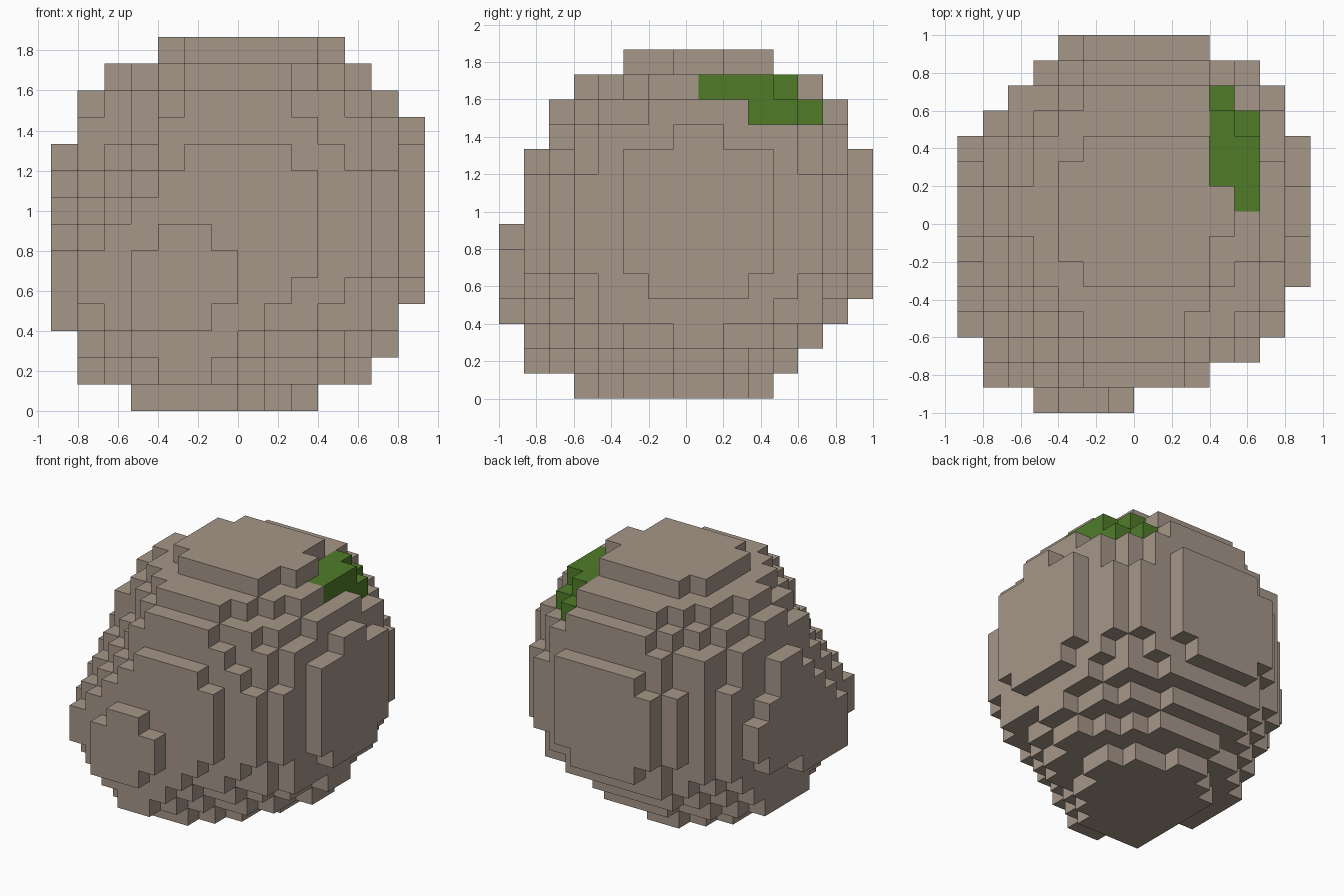
import bpy
import bmesh
from mathutils import Vector

cube = bpy.data.objects.get("Cube")
if cube:
    bpy.data.objects.remove(cube, do_unlink=True)

# Block grid of the boulder
SIZE = Vector((14, 15, 14))
BLOCK = 2 / 15


def make_material(name, colour):
    material = bpy.data.materials.new(name)
    material.use_nodes = True
    material.diffuse_color = colour
    shader = next(n for n in material.node_tree.nodes if n.type == "BSDF_PRINCIPLED")
    shader.inputs["Base Color"].default_value = colour
    shader.inputs["Roughness"].default_value = 0.9
    return material


stone = make_material("stone", (0.38, 0.305, 0.25, 1))
moss = make_material("moss", (0.08, 0.2, 0.022, 1))

# Stepped plates on the outer layers; each is a union of rectangles
# (low, high, low, high) in the two remaining axes, keyed by layer
right_plates = {
    0: [(3, 7, 3, 6), (3, 10, 4, 6), (4, 11, 5, 7), (5, 10, 4, 8), (6, 9, 4, 9), (7, 9, 4, 10)],
    1: [(7, 9, 1, 12), (5, 9, 1, 11), (5, 11, 2, 11), (4, 11, 2, 9),
        (4, 12, 3, 9), (3, 12, 3, 8), (2, 12, 3, 7), (1, 12, 4, 6)],
}
left_plates = {
    12: [(7, 9, 2, 11), (4, 11, 3, 11), (4, 12, 4, 11), (3, 13, 5, 9), (6, 10, 3, 12)],
    13: [(7, 9, 5, 11), (5, 11, 5, 10), (6, 10, 4, 10)],
}
front_plates = {
    0: [(3, 7, 4, 6), (3, 6, 3, 6), (4, 6, 3, 7)],
    1: [(4, 6, 1, 9), (3, 7, 2, 8), (2, 8, 3, 7), (1, 9, 4, 6),
        (2, 10, 5, 7), (3, 10, 5, 8), (4, 10, 5, 9), (5, 9, 5, 10)],
    2: [(3, 7, 1, 9), (2, 8, 2, 8), (1, 10, 3, 7), (1, 11, 4, 7), (2, 12, 5, 8),
        (3, 12, 5, 9), (4, 11, 4, 10), (4, 10, 4, 11), (5, 9, 4, 12)],
    3: [(0, 14, 0, 9), (3, 14, 0, 10), (4, 14, 0, 13)],
    4: [(0, 14, 0, 10), (3, 14, 0, 14)],
}
back_plates = {
    13: [(3, 12, 5, 9), (4, 11, 3, 11), (5, 10, 3, 12)],
    14: [(4, 10, 5, 9), (5, 10, 5, 10), (5, 9, 4, 10)],
}
bottom_plates = {
    0: [(3, 7, 3, 9), (3, 8, 4, 9), (3, 9, 5, 9), (3, 10, 7, 9), (4, 9, 6, 10), (5, 7, 3, 11)],
    1: [(4, 6, 1, 12), (3, 7, 2, 11), (2, 8, 3, 11), (2, 9, 4, 12),
        (2, 10, 4, 11), (1, 11, 5, 10), (1, 12, 7, 9)],
    2: [(3, 7, 1, 13), (2, 9, 2, 13), (1, 10, 3, 12), (1, 11, 4, 12), (1, 12, 5, 11), (1, 13, 7, 9)],
}
top_plates = {
    11: [(5, 9, 2, 14), (5, 10, 3, 14), (4, 11, 3, 13), (3, 12, 4, 12),
         (2, 12, 5, 11), (2, 13, 6, 10), (1, 13, 7, 9)],
    12: [(5, 9, 3, 13), (5, 10, 4, 13), (4, 10, 4, 12), (4, 11, 5, 12),
         (3, 11, 5, 11), (3, 12, 6, 11), (2, 12, 7, 9)],
    13: [(5, 10, 5, 11), (4, 10, 6, 10), (4, 11, 7, 9)],
}
plates_by_axis = [
    right_plates | left_plates,
    front_plates | back_plates,
    bottom_plates | top_plates,
]


def inside_plates(cell):
    for axis, plates in enumerate(plates_by_axis):
        layer = cell[axis]
        if layer in plates:
            u, v = [cell[other] for other in range(3) if other != axis]
            if not any(a <= u < b and c <= v < d for a, b, c, d in plates[layer]):
                return False
    return True


def inside_lumps(cell):
    centre = Vector(cell) + Vector((0.5, 0.5, 0.5))
    # Main round body, a little flattened underneath
    body = centre - Vector((7.2, 7.7, 7.2))
    if body.z < 0:
        body.z *= 1.1
    # Second lump bulging low at one front corner
    bulge = centre - Vector((6, 6, 6))
    return body.length_squared < 59 or bulge.length_squared < 51


blocks = {
    (x, y, z)
    for x in range(int(SIZE.x))
    for y in range(int(SIZE.y))
    for z in range(int(SIZE.z))
    if inside_lumps((x, y, z)) and inside_plates((x, y, z))
}

# Patch of moss blocks on the upper back shoulder
moss_blocks = {(10, y, 12) for y in range(9, 12)}
moss_blocks |= {(11, y, 12) for y in range(8, 11)}
moss_blocks |= {(11, 10, 11), (11, 11, 11), (10, 12, 11)}

# Boulder surface: one square for every exposed block side
bm = bmesh.new()
corners = {}


def corner(point):
    key = tuple(point)
    if key not in corners:
        position = Vector(key)
        position.x -= SIZE.x / 2
        position.y -= SIZE.y / 2
        corners[key] = bm.verts.new(position * BLOCK)
    return corners[key]


for cell in sorted(blocks):
    for axis in range(3):
        u_axis, v_axis = (axis + 1) % 3, (axis + 2) % 3
        for side in (0, 1):
            neighbour = list(cell)
            neighbour[axis] += 1 if side else -1
            if tuple(neighbour) in blocks:
                continue
            ring = []
            for u, v in ((0, 0), (1, 0), (1, 1), (0, 1)):
                point = list(cell)
                point[axis] += side
                point[u_axis] += u
                point[v_axis] += v
                ring.append(corner(point))
            face = bm.faces.new(ring if side else ring[::-1])
            face.material_index = 1 if cell in moss_blocks else 0

mesh = bpy.data.meshes.new("boulder")
bm.to_mesh(mesh)
bm.free()
mesh.materials.append(stone)
mesh.materials.append(moss)
boulder = bpy.data.objects.new("boulder", mesh)
bpy.context.collection.objects.link(boulder)
